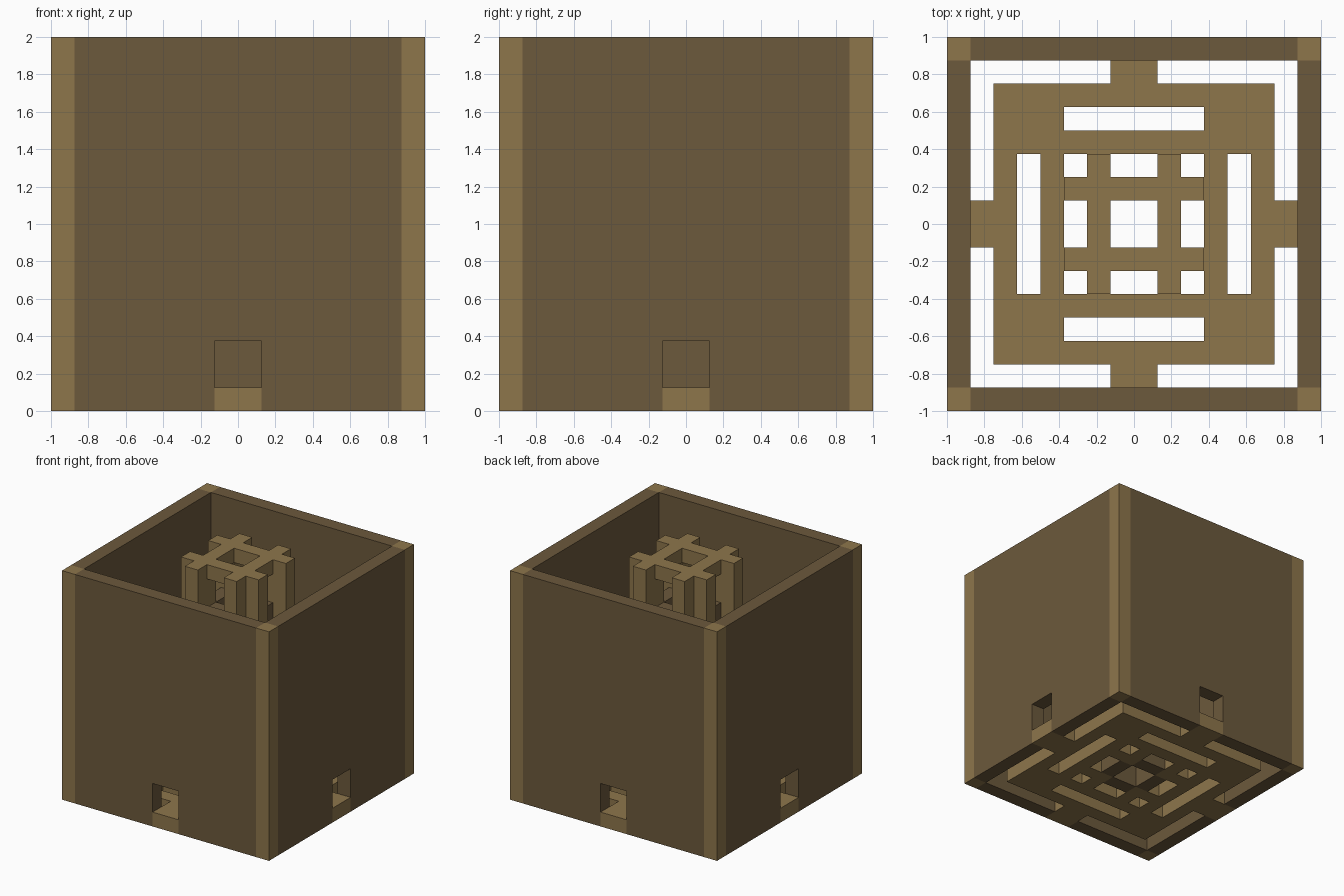
import bpy
import bmesh
from math import pi
from mathutils import Matrix, Vector

U = 0.125  # module: the whole design sits on a 16-step grid

cube = bpy.data.objects.get("Cube")
if cube:
    bpy.data.objects.remove(cube, do_unlink=True)


def material(name, rgb):
    m = bpy.data.materials.new(name)
    m.use_nodes = True
    colour = (*rgb, 1.0)
    m.diffuse_color = colour
    m.node_tree.nodes["Principled BSDF"].inputs["Base Color"].default_value = colour
    return m


light_wood = material("light_wood", (0.27, 0.18, 0.071))
dark_wood = material("dark_wood", (0.15, 0.10, 0.045))


def finish(bm, name, mat):
    bmesh.ops.recalc_face_normals(bm, faces=bm.faces)
    mesh = bpy.data.meshes.new(name)
    bm.to_mesh(mesh)
    bm.free()
    mesh.materials.append(mat)
    obj = bpy.data.objects.new(name, mesh)
    bpy.context.collection.objects.link(obj)
    return obj


def extrude(bm, direction):
    ext = bmesh.ops.extrude_face_region(bm, geom=bm.faces[:])
    verts = [g for g in ext["geom"] if isinstance(g, bmesh.types.BMVert)]
    bmesh.ops.translate(bm, verts=verts, vec=direction)


def plan(name, keep, z0, z1, mat):
    """Extrude the grid cells chosen by keep(|x|, |y|) from z0 to z1."""
    bm = bmesh.new()
    for i in range(-8, 8):
        for j in range(-8, 8):
            if keep(abs(i + 0.5), abs(j + 0.5)):
                corners = ((i, j), (i + 1, j), (i + 1, j + 1), (i, j + 1))
                bm.faces.new([bm.verts.new((x * U, y * U, z0 * U)) for x, y in corners])
    bmesh.ops.remove_doubles(bm, verts=bm.verts, dist=0.001)
    extrude(bm, Vector((0, 0, (z1 - z0) * U)))
    bmesh.ops.dissolve_limit(bm, angle_limit=0.01, verts=bm.verts, edges=bm.edges)
    return finish(bm, name, mat)


# Outer walls, each with a doorway notch
for n, side in enumerate(("front", "left", "back", "right")):
    bm = bmesh.new()
    outline = [(-7, 0), (-1, 0), (-1, 3), (1, 3), (1, 0), (7, 0), (7, 16), (-7, 16)]
    bm.faces.new([bm.verts.new((x * U, -1, z * U)) for x, z in outline])
    extrude(bm, Vector((0, U, 0)))
    bm.transform(Matrix.Rotation(n * pi / 2, 4, "Z"))
    finish(bm, side + "_wall", dark_wood)

# Corner posts
plan("corner_posts", lambda x, y: min(x, y) > 7, 0, 16, light_wood)


# Slotted floor with four bridges that run out through the doorways
def floor_cell(x, y):
    near, far = min(x, y), max(x, y)
    if far > 6:
        return near < 1
    slot = 4 < far < 5 and near < 3
    return far > 3 and not slot


plan("floor_grate", floor_cell, 0, 1, light_wood)

# Central shaft: four winged posts, panels between them, lintels over the openings
plan("shaft_posts", lambda x, y: 1 < min(x, y) < 2 and max(x, y) < 3, 0, 16, light_wood)


def between_posts(x, y):
    return min(x, y) < 1 and 1 < max(x, y) < 2


plan("shaft_panels", between_posts, 0, 13, dark_wood)
plan("shaft_lintels", between_posts, 15, 16, light_wood)
